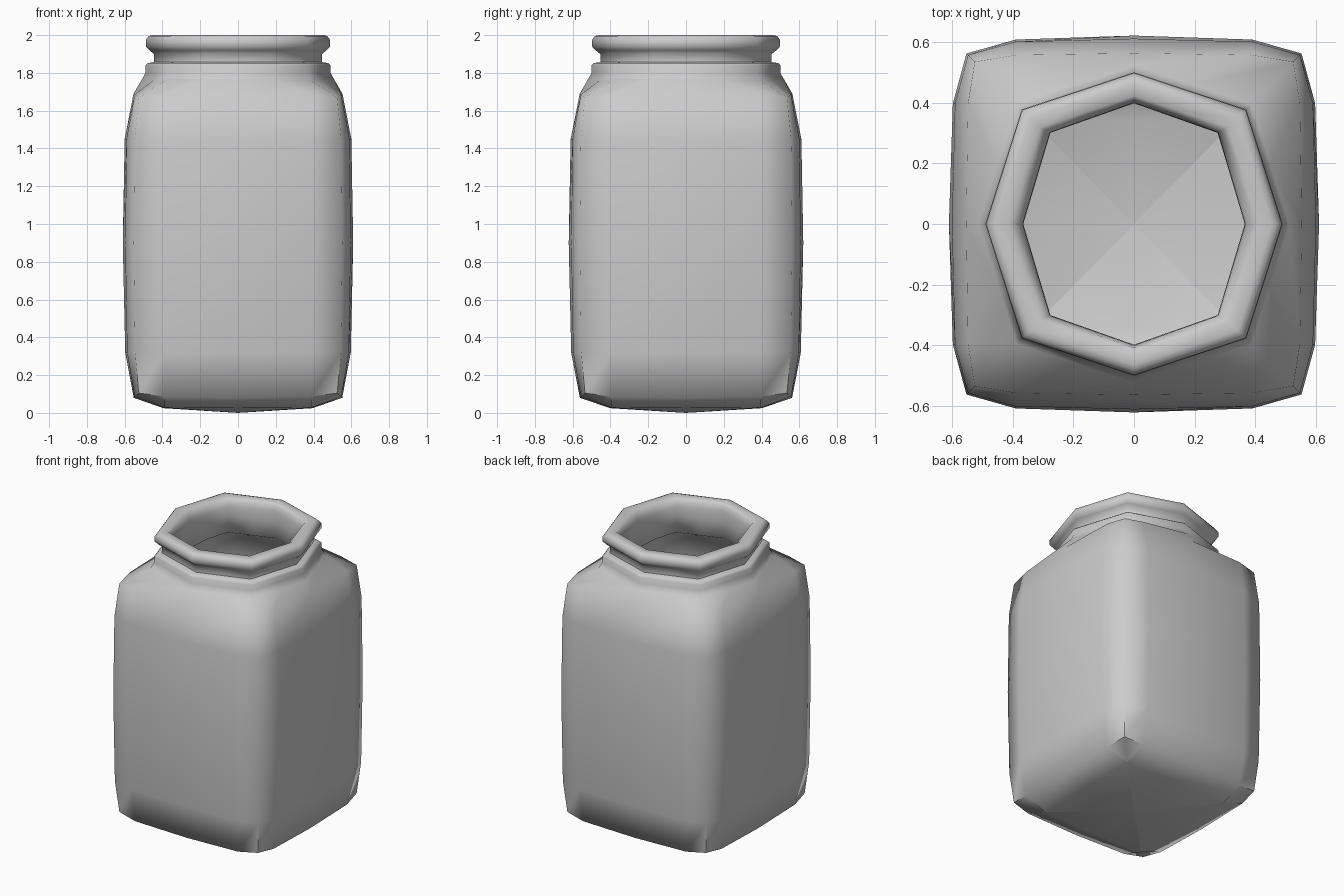
import bpy, bmesh

if "Cube" in bpy.data.objects:
    bpy.data.objects.remove(bpy.data.objects["Cube"])


def section(z, m, n, c, drop=0.0, sy=1.018):
    """Sixteen-point ring: side middle m, near-corner point n, corner c."""
    quarter = [(m, 0, z), (n[0], n[1], z + drop * 0.25), (c, c, z + drop),
               (n[1], n[0], z + drop * 0.25)]
    ring = []
    for k in range(4):
        for x, y, h in quarter:
            for _ in range(k):
                x, y = -y, x
            ring.append((x, y * sy, h))
    return ring


def octagon(z, r, sy=1.02):
    d = r * 0.755
    return section(z, r, ((r + d) / 2, d / 2), d, 0, sy)


def square(z, m, c, drop):
    """Bottom patch: near-corner points collapse into the corner."""
    return section(z, m, (c, c), c, drop)


def inset_body(t):
    """Body rings from bottom to shoulder, moved inward by t."""
    def body(z, m, n, c, drop=0.0):
        return section(z, m - t, (n - t, 0.39 - t * 0.8), c - t, drop)
    return [
        square(0.025 + t, 0.395 - t, 0.39 - t, 0.012),
        body(0.08 + t, 0.552, 0.547, 0.525, 0.025),
        body(0.32, 0.597, 0.587, 0.545),
        body(0.90, 0.61, 0.597, 0.552),
        body(1.45, 0.60, 0.59, 0.547),
        body(1.69 - t * 0.6, 0.553, 0.547, 0.525, -0.02),
    ]


# Outer shell: body, shoulder, stepped neck and rolled lip
rings = inset_body(0)
rings += [octagon(z, r) for z, r in (
    (1.76, 0.512), (1.80, 0.49), (1.84, 0.49), (1.852, 0.478),
    (1.857, 0.445), (1.90, 0.445), (1.92, 0.47), (1.94, 0.488),
    (1.975, 0.488), (1.995, 0.473), (2.0, 0.455))]
# Inside of the lip and neck, then the inner wall back down
rings += [octagon(z, r, sy) for z, r, sy in (
    (2.0, 0.41, 1.03), (1.985, 0.385, 1.06), (1.95, 0.367, 1.09),
    (1.88, 0.365, 1.09), (1.76, 0.39, 1.05))]
rings += reversed(inset_body(0.06))

bm = bmesh.new()
loops = [[bm.verts.new(p) for p in ring] for ring in rings]
for a, b in zip(loops, loops[1:]):
    for i in range(16):
        j = (i + 1) % 16
        bm.faces.new((a[i], a[j], b[j], b[i]))

# Slightly bulging outer base and inner floor
for loop, z in ((loops[0], 0.0), (loops[-1], 0.06)):
    tip = bm.verts.new((0, 0, z))
    for i in range(16):
        bm.faces.new((loop[i], loop[(i + 1) % 16], tip))

bmesh.ops.remove_doubles(bm, verts=bm.verts, dist=0.0005)
bmesh.ops.recalc_face_normals(bm, faces=bm.faces)
mesh = bpy.data.meshes.new("jar")
bm.to_mesh(mesh)
bm.free()
jar = bpy.data.objects.new("jar", mesh)
bpy.context.collection.objects.link(jar)

bpy.context.view_layer.objects.active = jar
jar.select_set(True)
bpy.ops.object.shade_smooth_by_angle(angle=1.05)
